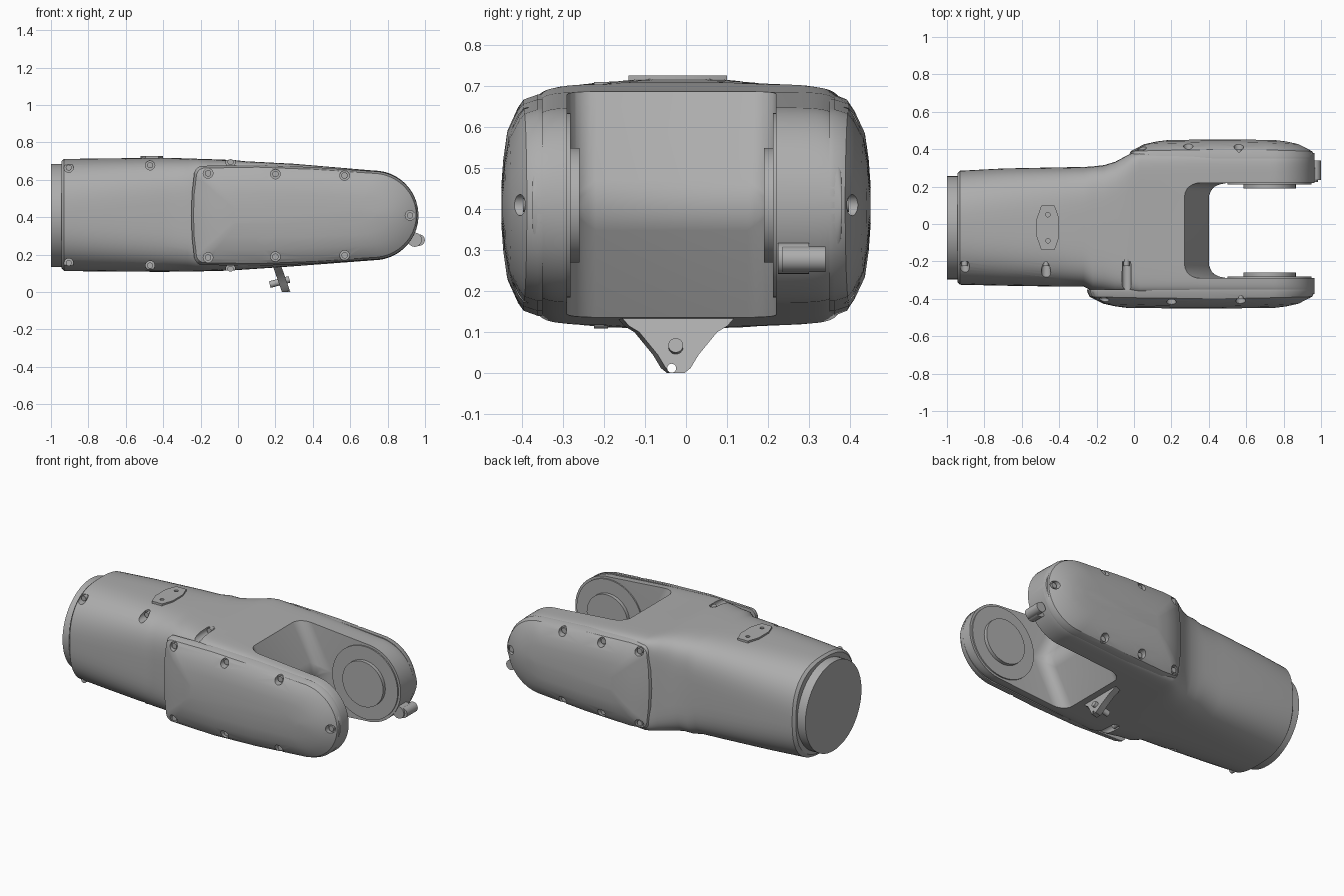
import bpy, bmesh, math
from mathutils import Matrix, Vector

if "Cube" in bpy.data.objects:
    bpy.data.objects.remove(bpy.data.objects["Cube"])

gray = bpy.data.materials.new("satin gray")
gray.use_nodes = True
COLOR = (0.42, 0.42, 0.42, 1)
gray.diffuse_color = COLOR
gray.node_tree.nodes["Principled BSDF"].inputs["Base Color"].default_value = COLOR

AXIS_Z = 0.41
TIP_X = 0.725
TIP_R = 0.24


def finish(name, bm):
    bmesh.ops.recalc_face_normals(bm, faces=bm.faces)
    mesh = bpy.data.meshes.new(name)
    bm.to_mesh(mesh)
    bm.free()
    mesh.materials.append(gray)
    obj = bpy.data.objects.new(name, mesh)
    bpy.context.collection.objects.link(obj)
    return obj


def smooth(obj, angle=30):
    bpy.ops.object.select_all(action="DESELECT")
    obj.select_set(True)
    bpy.context.view_layer.objects.active = obj
    bpy.ops.object.shade_smooth_by_angle(angle=math.radians(angle))


def cut(obj, cutter):
    mod = obj.modifiers.new("cut", "BOOLEAN")
    mod.operation = "DIFFERENCE"
    mod.solver = "EXACT"
    mod.object = cutter
    bpy.context.view_layer.objects.active = obj
    bpy.ops.object.modifier_apply(modifier=mod.name)
    bpy.data.objects.remove(cutter)


def loft(name, rings):
    bm = bmesh.new()
    loops = [[bm.verts.new(p) for p in ring] for ring in rings]
    for a, b in zip(loops, loops[1:]):
        for i in range(len(a)):
            j = (i + 1) % len(a)
            bm.faces.new((a[i], a[j], b[j], b[i]))
    bm.faces.new(loops[0])
    bm.faces.new(loops[-1])
    return finish(name, bm)


def add_rod(bm, a, b, radius, sides=32):
    a, b = Vector(a), Vector(b)
    turn = (b - a).to_track_quat("Z", "Y").to_matrix().to_4x4()
    bmesh.ops.create_cone(bm, cap_ends=True, segments=sides, radius1=radius, radius2=radius,
                          depth=(b - a).length, matrix=Matrix.Translation((a + b) / 2) @ turn)


def rods(name, items, sides=32):
    bm = bmesh.new()
    for a, b, radius in items:
        add_rod(bm, a, b, radius, sides)
    return finish(name, bm)


def prism(bm, points, offset):
    face = bm.faces.new([bm.verts.new(p) for p in points])
    ext = bmesh.ops.extrude_face_region(bm, geom=[face])
    bmesh.ops.translate(bm, vec=offset, verts=[v for v in ext["geom"] if isinstance(v, bmesh.types.BMVert)])


# Main housing: squircle sections (x, y min, y max, bottom, top, squareness)
stations = [
    (-.945, -.31, .27, .13, .70, 2.5), (-.93, -.325, .285, .112, .712, 2.6),
    (-.7, -.33, .297, .11, .715, 3), (-.4, -.335, .303, .108, .718, 3.6),
    (-.27, -.335, .305, .11, .715, 4), (-.22, -.36, .308, .11, .713, 5),
    (-.16, -.37, .315, .112, .711, 5), (-.1, -.375, .333, .113, .709, 6),
    (-.05, -.375, .36, .115, .707, 7), (-.01, -.375, .38, .117, .705, 9),
    (.03, -.375, .385, .12, .7, 12), (.3, -.375, .385, .138, .686, 12)]
for i in range(13):
    t = math.pi / 2 * i / 12.5
    h = TIP_R * math.cos(t)
    stations.append((TIP_X + TIP_R * math.sin(t), -.375, .38, AXIS_Z - h, AXIS_Z + h, 12))


def section(x, y0, y1, z0, z1, n):
    ring = []
    for i in range(64):
        t = math.tau * (i + 0.5) / 64
        c, s = math.cos(t), math.sin(t)
        u = math.copysign(abs(c) ** (2 / n), c)
        v = math.copysign(abs(s) ** (2 / n), s)
        ring.append((x, (y0 + y1 + u * (y1 - y0)) / 2, (z0 + z1 + v * (z1 - z0)) / 2))
    return ring


housing = loft("housing", [section(*s) for s in stations])

# Fork opening with a wedge-shaped rounded back wall
bm = bmesh.new()
wedge = [(.21, .8), (.42, AXIS_Z), (.21, .02), (1.3, .02), (1.3, .8)]
prism(bm, [(x, -.29, z) for x, z in wedge], (0, .51, 0))
inner = [e for e in bm.edges if all(v.co.x < .5 for v in e.verts)
         and any(abs(v.co.z - AXIS_Z) < .01 for v in e.verts)]
bmesh.ops.bevel(bm, geom=inner, offset=.07, segments=6, profile=.5, affect="EDGES")
cut(housing, finish("fork_cutter", bm))

# Screw pockets along the front edges of the housing
pockets, screws = [], []
for x, dz in ((-.905, .255), (-.47, .268), (-.04, .285)):
    for s in (-1, 1):
        z = AXIS_Z + s * dz
        pockets.append(((x, -.2, z), (x, -.5, z), .025))
        screws.append(((x, -.19, z), (x, -.225, z), .016))
cut(housing, rods("pocket_cutter", pockets, 20))
smooth(housing)


# Bulged side covers
def outline(x0):
    pts = []
    for i in range(25):
        t = math.pi * (0.5 - i / 24)
        pts.append((TIP_X + TIP_R * math.cos(t), AXIS_Z + (TIP_R - .004) * math.sin(t)))
    left = []
    for i in range(9):
        t = math.pi / 2 * i / 8
        left.append((x0 + .06 - .045 * math.sin(t), .215 + .05 * math.cos(t)))
    side = [(.4, .258), (.1, .27)] + left + [(x0 + .004, .12)]
    pts += [(x, AXIS_Z - h) for x, h in side]
    pts.append((x0, AXIS_Z))
    pts += [(x, AXIS_Z + h) for x, h in reversed(side)]
    return pts


def cover(name, side, x0, screw_x):
    base = outline(x0)
    cx, hx, hz = (x0 + .965) / 2, (.965 - x0) / 2, .265
    rings = []
    for y, inset, bow in ((.35, 0, 0), (.362, 0, 0), (.398, .012, .01), (.412, .03, .015),
                          (.437, .085, .015), (.446, .15, .01), (.451, .22, .004)):
        ring = []
        for x, z in base:
            px = cx + (x - cx) * (1 - inset / hx)
            pz = AXIS_Z + (z - AXIS_Z) * (1 - inset / hz)
            ring.append((px, side * (y - bow * ((px - cx) / hx) ** 2), pz))
        rings.append(ring)
    obj = loft(name, rings)
    spots = [(x, AXIS_Z + s * (.225 - .02 * max(x, 0))) for x in screw_x for s in (-1, 1)]
    spots.append((.92, AXIS_Z))
    holes = [((x, side * .385, z), (x, side * .5, z), .026) for x, z in spots]
    cut(obj, rods("hole_cutter", holes, 20))
    smooth(obj)
    for x, z in spots:
        screws.append(((x, side * .375, z), (x, side * .398, z), .017))


cover("front_cover", -1, -.25, (-.16, .2, .57))
cover("back_cover", 1, -.03, (.04, .29, .56))
smooth(rods("cover_screws", screws, 16))

# Round mounting flange at the closed end
smooth(rods("end_flange", [((-1, -.02, AXIS_Z), (-.9, -.02, AXIS_Z), .276)], 64))

# Bearing faces and bosses inside the fork
bearings = []
for y, d in ((-.29, 1), (.22, -1)):
    for radius, height in ((.225, .008), (.14, .03)):
        bearings.append(((TIP_X, y - d * .02, AXIS_Z), (TIP_X, y + d * height, AXIS_Z), radius))
smooth(rods("fork_bearings", bearings, 64))

# Six-sided plate on top with two holes
bm = bmesh.new()
shape = [(-.035, -.12), (.035, -.12), (.06, -.05), (.06, .05), (.035, .12), (-.035, .12), (-.06, .05), (-.06, -.05)]
prism(bm, [(x - .46, y - .02, .705) for x, y in shape], (0, 0, .022))
plate = finish("top_plate", bm)
cut(plate, rods("plate_cutter", [((-.46, y, .718), (-.46, y, .8), .012) for y in (-.09, .05)], 16))
smooth(plate)

# Lever under the housing with a cross pin
half = [(.15, .15), (.12, .115), (.095, .1), (.05, .045), (.03, .012), (.015, 0)]
profile = half + [(-y, z) for y, z in reversed(half)]
bm = bmesh.new()
prism(bm, [(.235 - .35 * z, y - .025, z) for y, z in profile], (.045, .012, 0))
for v in bm.verts:
    v.co.y -= .006
lever = finish("lever", bm)
cut(lever, rods("notch_cutter", [((.1, -.035, .012), (.4, -.035, .012), .011)], 16))
smooth(lever)
smooth(rods("lever_pin", [((.17, -.025, .04), (.275, -.025, .068), .018)], 24))

# Latch lug at the tip of the back arm
smooth(rods("latch_lug", [((.945, .225, .28), (.945, .3, .28), .038),
                          ((.968, .235, .278), (.968, .34, .278), .031)], 24))
